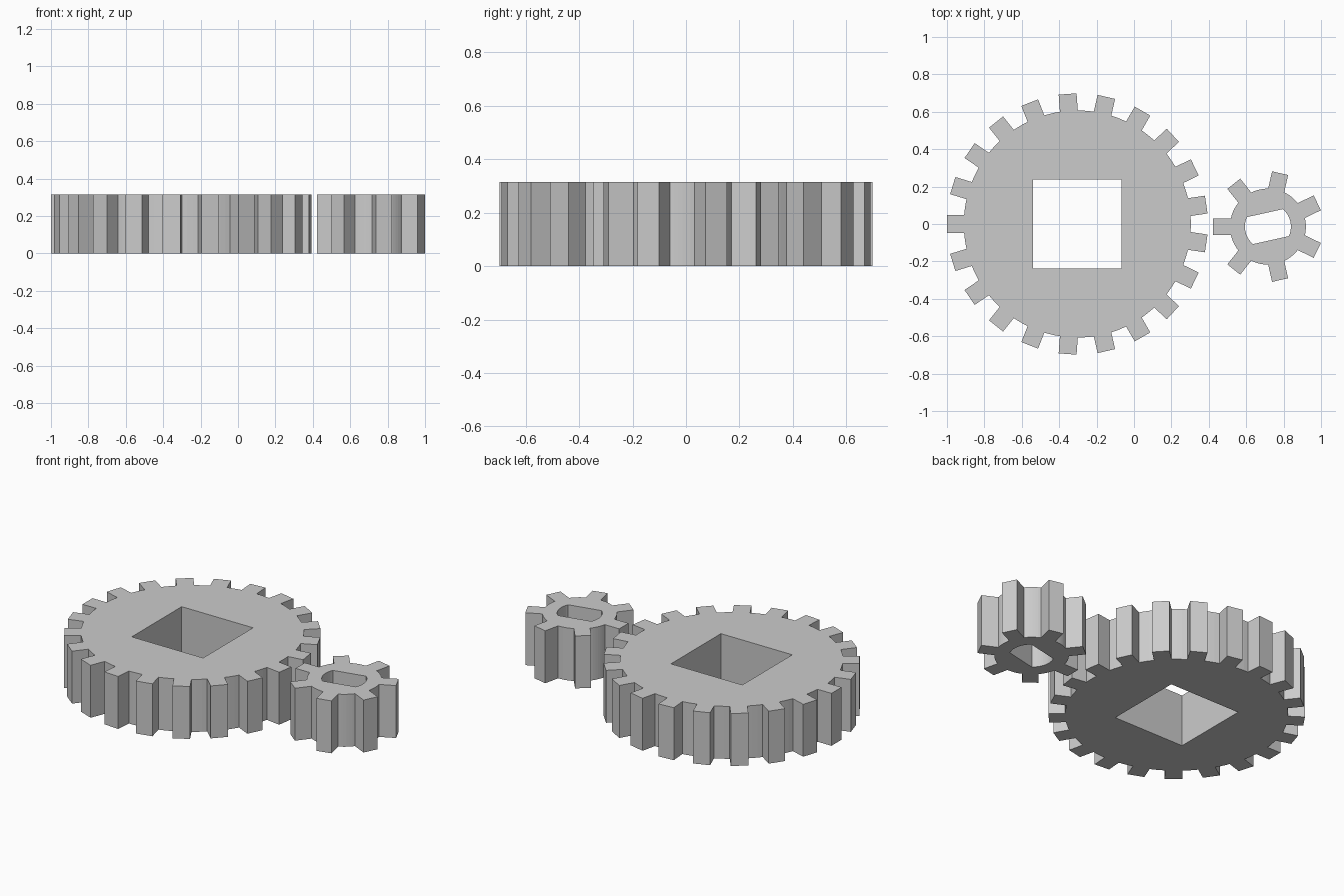
import bpy, bmesh
from math import sin, cos, pi, asin, radians
from mathutils import Vector, Matrix

HEIGHT = 0.315

cube = bpy.data.objects.get("Cube")
if cube:
    bpy.data.objects.remove(cube, do_unlink=True)

grey = bpy.data.materials.new("plain grey")
grey.use_nodes = True
colour = (0.6, 0.6, 0.6, 1)
grey.diffuse_color = colour
grey.node_tree.nodes["Principled BSDF"].inputs["Base Color"].default_value = colour


def polar(radius, angle):
    return Vector((radius * cos(angle), radius * sin(angle), 0))


def gear_outline(teeth, tip, root, half_width, steps):
    """Straight-sided teeth joined by short arcs, first tooth pointing to -x."""
    points = []
    pitch = 2 * pi / teeth
    half_angle = asin(half_width / root)
    for i in range(teeth):
        a = pi + i * pitch
        turn = Matrix.Rotation(a, 3, 'Z')
        points += [turn @ Vector((tip, s * half_width, 0)) for s in (-1, 1)]
        for k in range(steps + 1):
            points.append(polar(root, a + half_angle + (pitch - 2 * half_angle) * k / steps))
    return points


def flatted_bore(radius, flat, tilt, steps):
    """Round bore with two parallel flats."""
    reach = asin(flat / radius)
    return [polar(radius, tilt + side + reach * (2 * k / steps - 1))
            for side in (0, pi) for k in range(steps + 1)]


def make_gear(name, centre, outline, bore):
    bm = bmesh.new()
    edges = []
    for loop in (outline, bore):
        verts = [bm.verts.new(p) for p in loop]
        edges += [bm.edges.new((v, verts[i - 1])) for i, v in enumerate(verts)]
    bmesh.ops.triangle_fill(bm, edges=edges, use_beauty=True, normal=(0, 0, 1))
    # Raise the filled profile into a solid
    raised = bmesh.ops.extrude_face_region(bm, geom=bm.faces[:], use_keep_orig=True)
    top = [g for g in raised["geom"] if isinstance(g, bmesh.types.BMVert)]
    bmesh.ops.translate(bm, verts=top, vec=(0, 0, HEIGHT))
    bmesh.ops.recalc_face_normals(bm, faces=bm.faces[:])
    bmesh.ops.dissolve_limit(bm, angle_limit=radians(0.5), verts=bm.verts[:], edges=bm.edges[:])
    mesh = bpy.data.meshes.new(name)
    bm.to_mesh(mesh)
    bm.free()
    mesh.materials.append(grey)
    obj = bpy.data.objects.new(name, mesh)
    obj.location = centre
    bpy.context.collection.objects.link(obj)


# Large gear with a square bore
h = 0.237
square = [Vector((x, y, 0)) for x, y in ((-h, -h), (h, -h), (h, h), (-h, h))]
make_gear("large_gear", (-0.303, 0, 0), gear_outline(21, 0.697, 0.607, 0.048, 3), square)

# Small gear with a double-flat bore
make_gear("small_gear", (0.716, -0.014, 0), gear_outline(7, 0.293, 0.203, 0.044, 6),
          flatted_bore(0.123, 0.074, radians(12.5), 10))
